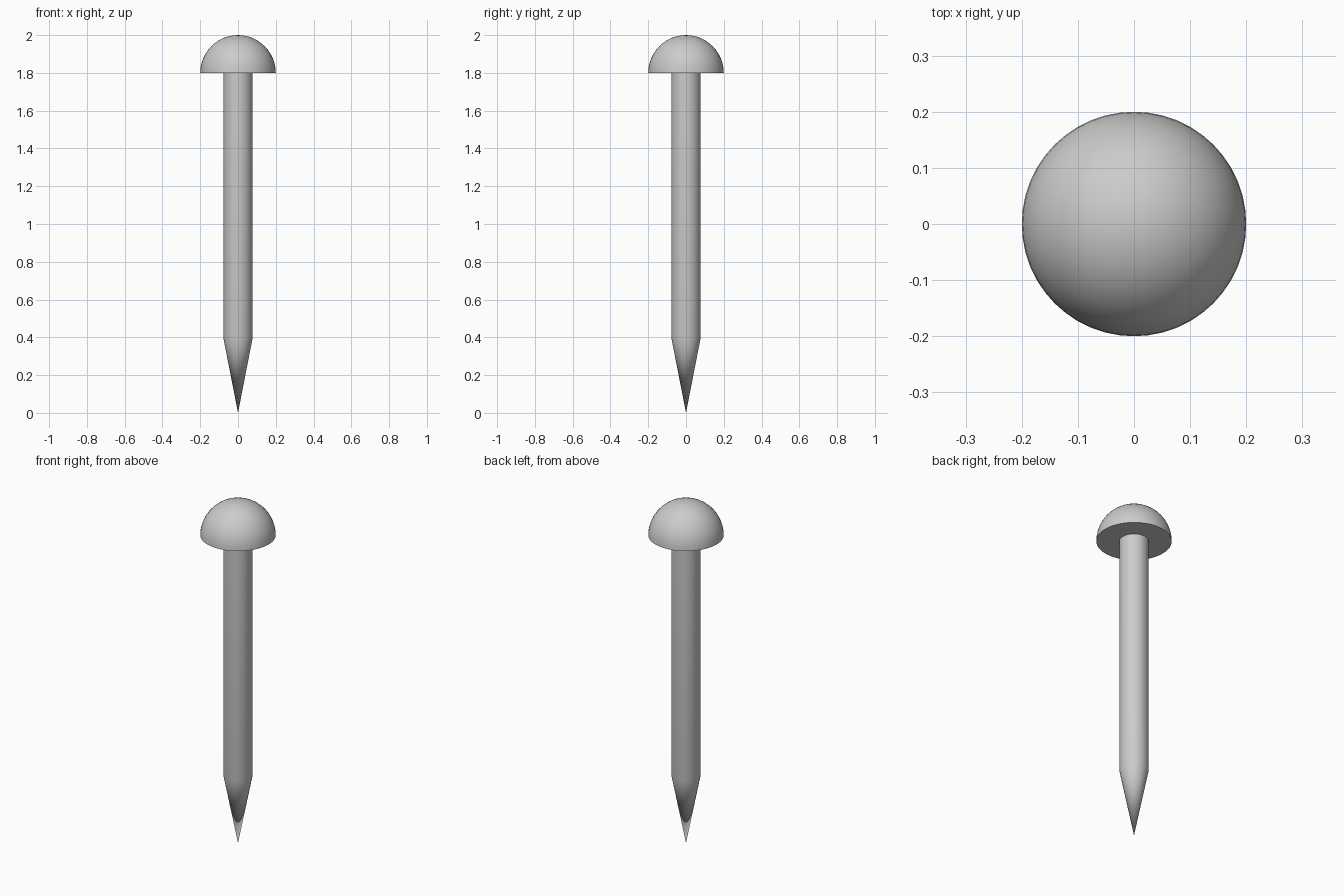
import bpy, bmesh
from math import sin, cos, pi, radians

if "Cube" in bpy.data.objects:
    bpy.data.objects.remove(bpy.data.objects["Cube"])

SIDES = 48
HEAD_R = 0.2
SHAFT_R = 0.078
HEAD_BASE = 1.8


def lathe(name, profile):
    """Spin (radius, z) points, listed bottom to top, around the z axis."""
    bm = bmesh.new()
    verts = [bm.verts.new((r, 0, z)) for r, z in profile]
    edges = [bm.edges.new(pair) for pair in zip(verts, verts[1:])]
    bmesh.ops.spin(bm, geom=verts + edges, cent=(0, 0, 0), axis=(0, 0, 1),
                   angle=2 * pi, steps=SIDES, use_merge=True)
    bmesh.ops.remove_doubles(bm, verts=bm.verts, dist=1e-5)
    bmesh.ops.recalc_face_normals(bm, faces=bm.faces)
    mesh = bpy.data.meshes.new(name)
    bm.to_mesh(mesh)
    bm.free()
    obj = bpy.data.objects.new(name, mesh)
    bpy.context.collection.objects.link(obj)
    bpy.ops.object.select_all(action='DESELECT')
    obj.select_set(True)
    bpy.context.view_layer.objects.active = obj
    bpy.ops.object.shade_smooth_by_angle(angle=radians(30))
    return obj


# Straight shaft ending in a conical point
lathe("pointed_shaft", [(0, 0), (SHAFT_R, 0.4), (SHAFT_R, HEAD_BASE + 0.005),
                        (0, HEAD_BASE + 0.005)])

# Half-ball head with a flat underside
RINGS = 12
dome = [(HEAD_R * cos(i * pi / 2 / RINGS), HEAD_BASE + HEAD_R * sin(i * pi / 2 / RINGS))
        for i in range(RINGS)]
lathe("domed_head", [(0, HEAD_BASE)] + dome + [(0, HEAD_BASE + HEAD_R)])
